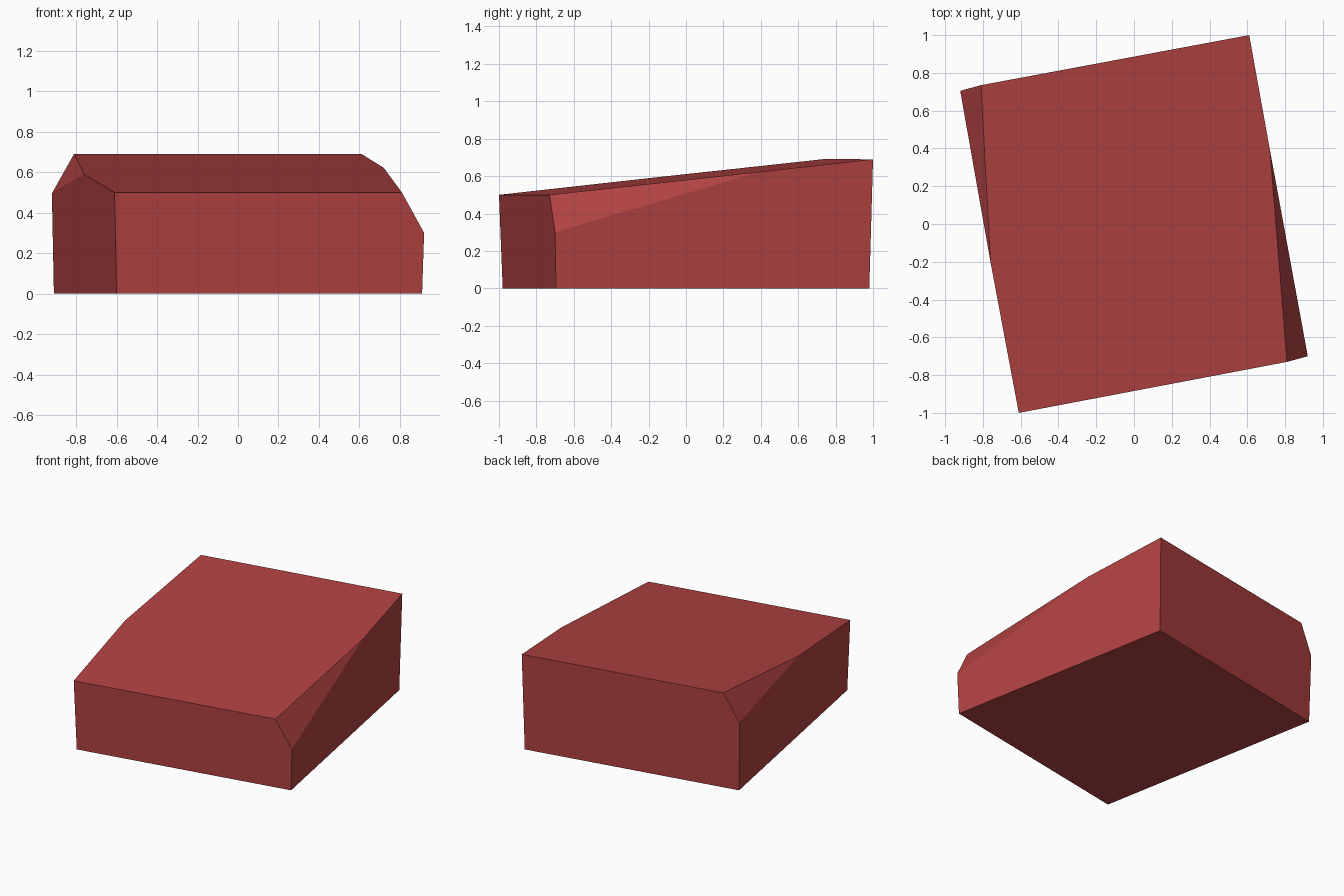
import bpy, bmesh, math

if "Cube" in bpy.data.objects:
    bpy.data.objects.remove(bpy.data.objects["Cube"])

# One flat colour
red = bpy.data.materials.new("brick_red")
red.diffuse_color = (0.445, 0.054, 0.054, 1)
red.use_nodes = True
red.node_tree.nodes["Principled BSDF"].inputs["Base Color"].default_value = red.diffuse_color

# Sloped top: low front edge, high back edge, with two clipped corners
def top_z(x, y):
    return 0.595 + 0.1095 * (-0.187 * x + 0.982 * y)

top = [(-0.61, -1.0), (0.81, -0.73), (0.72, 0.39),
       (0.61, 1.0), (-0.81, 0.735), (-0.76, -0.20)]
points = [(x, y, top_z(x, y)) for x, y in top]

# Lower ends of the two corner chamfers
points += [(0.92, -0.70, 0.30), (-0.92, 0.705, 0.495)]

# Slightly narrower base
points += [(s * x, s * y, 0.0) for s in (1, -1)
           for x, y in ((-0.60, -0.98), (0.91, -0.695))]

# Solid wedge block
bm = bmesh.new()
for p in points:
    bm.verts.new(p)
bmesh.ops.convex_hull(bm, input=bm.verts[:])
bmesh.ops.dissolve_limit(bm, angle_limit=math.radians(3),
                         verts=bm.verts[:], edges=bm.edges[:])
bmesh.ops.recalc_face_normals(bm, faces=bm.faces[:])

mesh = bpy.data.meshes.new("wedge_block")
bm.to_mesh(mesh)
bm.free()
mesh.materials.append(red)
block = bpy.data.objects.new("wedge_block", mesh)
bpy.context.collection.objects.link(block)
